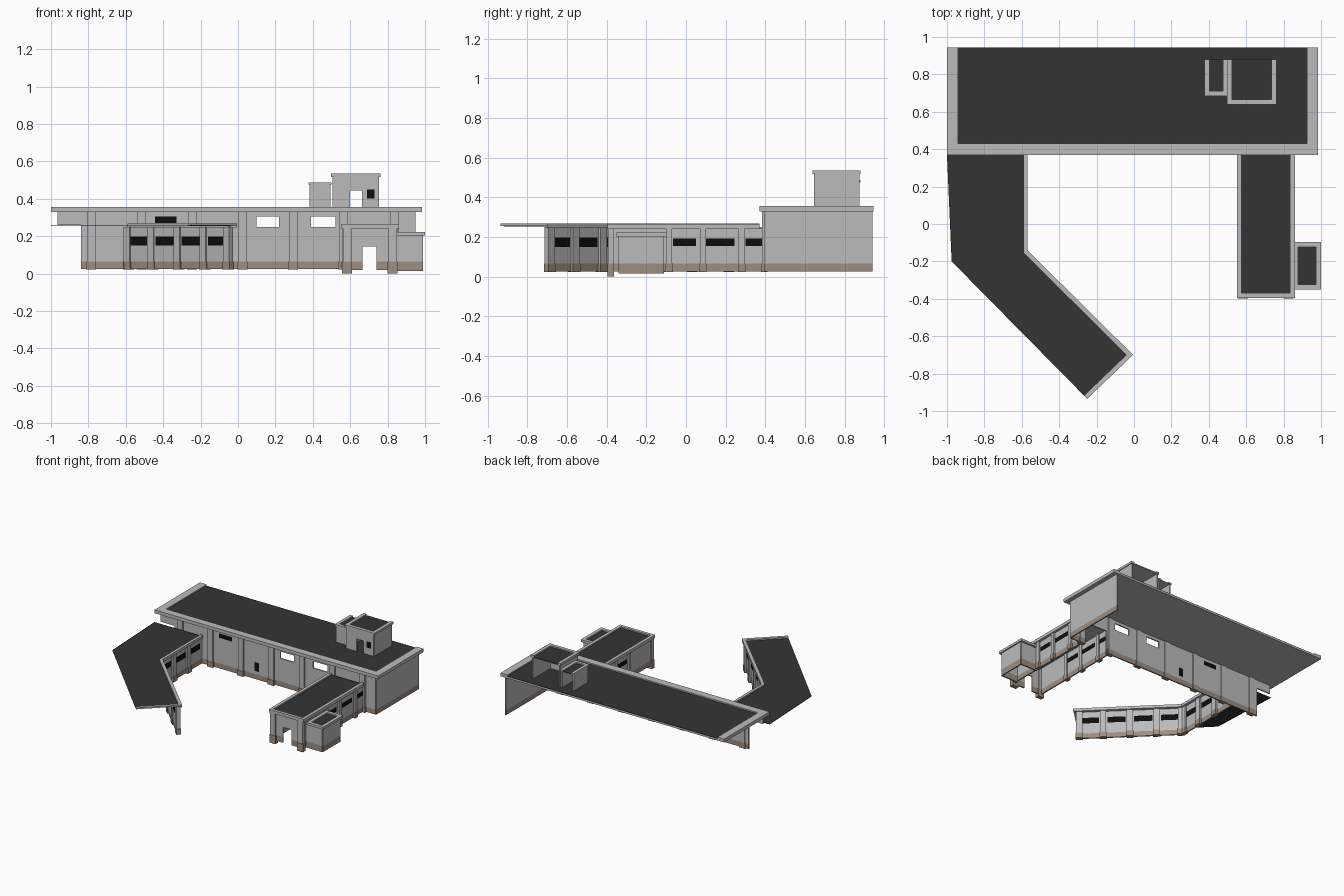
import bpy, bmesh
from mathutils import Vector

cube = bpy.data.objects.get("Cube")
if cube:
    bpy.data.objects.remove(cube)


def material(name, rgb):
    m = bpy.data.materials.new(name)
    m.use_nodes = True
    m.diffuse_color = (*rgb, 1)
    bsdf = next(n for n in m.node_tree.nodes if n.type == 'BSDF_PRINCIPLED')
    bsdf.inputs["Base Color"].default_value = (*rgb, 1)
    bsdf.inputs["Roughness"].default_value = 0.9
    return m


MATS = [material("pale concrete", (0.50, 0.50, 0.50)),
        material("brown plinth", (0.34, 0.27, 0.22)),
        material("dark roofing", (0.034, 0.034, 0.034)),
        material("black glass", (0.004, 0.004, 0.004))]
WALL, BASE, ROOF, GLASS = range(4)
PLINTH = 0.065


def finish(name, bm, thickness=0):
    mesh = bpy.data.meshes.new(name)
    bm.normal_update()
    bm.to_mesh(mesh)
    bm.free()
    for m in MATS:
        mesh.materials.append(m)
    ob = bpy.data.objects.new(name, mesh)
    bpy.context.collection.objects.link(ob)
    if thickness:
        mod = ob.modifiers.new("thickness", 'SOLIDIFY')
        mod.thickness, mod.offset = thickness, 0


def prism(bm, pts, z0, z1, mat):
    """Vertical prism over a counter-clockwise outline."""
    low = [bm.verts.new((p[0], p[1], z0)) for p in pts]
    top = [bm.verts.new((p[0], p[1], z1)) for p in pts]
    n = len(pts)
    faces = [bm.faces.new(low[::-1]), bm.faces.new(top)]
    for i in range(n):
        j = (i + 1) % n
        faces.append(bm.faces.new((low[i], low[j], top[j], top[i])))
    for f in faces:
        f.material_index = mat


def wall(name, p0, p1, z0, z1, windows=(), holes=(), plinth=True):
    """Thin wall, outside on the right of p0 to p1; openings are (u0, u1, z0, z1)."""
    p0, p1 = Vector(p0), Vector(p1)
    length, d = (p1 - p0).length, (p1 - p0).normalized()
    openings = list(windows) + list(holes)
    us = sorted({0, length, *[u for o in openings for u in o[:2]]})
    zs = sorted({z0, z1, *[z for o in openings for z in o[2:]], *([PLINTH] if plinth else [])})
    bm = bmesh.new()
    grid = [[bm.verts.new((*(p0 + d * u), z)) for z in zs] for u in us]

    def within(u, z, boxes):
        return any(b[0] < u < b[1] and b[2] < z < b[3] for b in boxes)

    for i in range(len(us) - 1):
        for k in range(len(zs) - 1):
            u, z = (us[i] + us[i + 1]) / 2, (zs[k] + zs[k + 1]) / 2
            if within(u, z, holes):
                continue
            f = bm.faces.new((grid[i][k], grid[i + 1][k], grid[i + 1][k + 1], grid[i][k + 1]))
            if within(u, z, windows):
                f.material_index = GLASS
            elif plinth and z < PLINTH:
                f.material_index = BASE
    finish(name, bm, 0.01)


def pillars(name, p0, p1, us, z0, z1, width=0.045):
    """Row of pilasters along a wall, each on a slightly wider foot."""
    p0, p1 = Vector(p0), Vector(p1)
    d = (p1 - p0).normalized()
    n = Vector((d.y, -d.x))
    bm = bmesh.new()
    for u in us:
        c = p0 + d * u
        for grow, a, b, mat in ((0.004, z0, PLINTH, BASE), (0, PLINTH, z1, WALL)):
            w, t = d * (width / 2 + grow), n * (0.018 + grow)
            prism(bm, [c - w + t, c + w + t, c + w - n * 0.012, c - w - n * 0.012], a, b, mat)
    finish(name, bm)


def inset(pts, widths):
    """Offset each edge of an outline inward by its own width."""
    lines = []
    for i, w in enumerate(widths):
        a, b = Vector(pts[i]), Vector(pts[(i + 1) % len(pts)])
        d = (b - a).normalized()
        n = Vector((-d.y, d.x))
        lines.append((n, n.dot(a) + w))
    out = []
    for i in range(len(pts)):
        (m, e), (n, f) = lines[i - 1], lines[i]
        det = m.x * n.y - m.y * n.x
        out.append(Vector(((e * n.y - f * m.y) / det, (m.x * f - n.x * e) / det)))
    return out


def roof(name, pts, z0, z1, trims, slab=WALL):
    """Slab, dark roofing and a raised rim; trims gives (width, rim bottom) per edge."""
    deck = z1 - 0.01
    inner = inset(pts, [t[0] for t in trims])
    bm = bmesh.new()
    prism(bm, inner, z0, deck - 0.003, slab)
    prism(bm, inner, deck - 0.003, deck, ROOF)
    for i, (w, low) in enumerate(trims):
        if w:
            j = (i + 1) % len(pts)
            prism(bm, [pts[i], pts[j], inner[j], inner[i]], low, z1, WALL)
    finish(name, bm)


def box(x0, x1, y0, y1):
    return [(x0, y0), (x1, y0), (x1, y1), (x0, y1)]


def bays(start, step, count, width, z0, z1):
    return [(start + step * (i + .5) - width / 2, start + step * (i + .5) + width / 2, z0, z1)
            for i in range(count)]


# Main hall: front and side walls, open at the back
L, R, F, B = -0.965, 0.945, 0.40, 0.94
wall("hall_front_wall", (L, F), (R, F), 0.025, 0.33,
     windows=[(0.52, 0.635, 0.27, 0.305), (0.835, 0.875, 0.09, 0.16)],
     holes=[(1.065, 1.185, 0.25, 0.305), (1.355, 1.485, 0.25, 0.305),
            (1.57, 1.77, 0.025, 0.21), (0, 0.125, 0.025, 0.26)])
wall("hall_side_wall", (R, F), (R, B), 0.025, 0.33)
pillars("hall_pillars", (L, F), (R, F), [0.18 + 0.27 * i for i in range(6)] + [1.8], 0.022, 0.33)
roof("hall_roof", box(-1, 0.985, 0.37, 0.945), 0.328, 0.355,
     [(0.06, 0.328), (0.06, 0.328), (0, 0), (0.06, 0.328)])

# Angled wing: courtyard walls under a thin roof
tip, bend, root = (-0.04, -0.705), (-0.6, -0.152), (-0.6, 0.4)
wall("angled_wing_diagonal_wall", tip, bend, 0.025, 0.25, bays(0, 0.197, 4, 0.135, 0.15, 0.197))
wall("angled_wing_straight_wall", bend, root, 0.025, 0.25, bays(0, 0.184, 3, 0.12, 0.15, 0.197))
pillars("angled_wing_diagonal_pillars", tip, bend, [0.022] + [0.197 * i for i in (1, 2, 3)] + [0.77],
        0.022, 0.25)
pillars("angled_wing_straight_pillars", bend, root, [0.02, 0.184, 0.368], 0.022, 0.25)
roof("angled_wing_roof",
     [(-1, 0.37), (-0.975, -0.2), (-0.25, -0.935), (-0.005, -0.70), (-0.57, -0.14), (-0.57, 0.37)],
     0.253, 0.267, [(0, 0), (0, 0), (0.025, 0.256), (0.025, 0.245), (0.022, 0.245), (0, 0)], ROOF)

# Entrance wing: front wall with doorway and two windowed sides
WL, WR, WF = 0.575, 0.835, -0.375
wing_windows = [(0.31, 0.425, 0.155, 0.192), (0.475, 0.62, 0.155, 0.192), (0.675, 0.77, 0.155, 0.192)]
length = F - WF
wall("entrance_wing_front_wall", (WL, WF), (WR, WF), 0.02, 0.245, holes=[(0.09, 0.165, 0.02, 0.145)])
wall("entrance_wing_outer_wall", (WR, WF), (WR, F), 0.025, 0.245, wing_windows)
wall("entrance_wing_inner_wall", (WL, F), (WL, WF), 0.025, 0.245,
     [(length - b, length - a, c, d) for a, b, c, d in wing_windows])
pillars("entrance_front_pillars", (WL, WF), (WR, WF), [0.008, WR - WL - 0.008], 0, 0.24)
pillars("entrance_outer_pillars", (WR, WF), (WR, F), [0.29, 0.46, 0.655], 0.022, 0.24, 0.03)
pillars("entrance_inner_pillars", (WL, F), (WL, WF), [length - u for u in (0.655, 0.46, 0.29)],
        0.022, 0.24, 0.03)
roof("entrance_wing_roof", box(0.55, 0.86, -0.395, 0.37), 0.24, 0.265,
     [(0.025, 0.24), (0.025, 0.24), (0, 0), (0.025, 0.24)])

# Low annex beside the entrance
wall("annex_front_wall", (WR, -0.335), (0.985, -0.335), 0.015, 0.205)
wall("annex_side_wall", (0.985, -0.335), (0.985, -0.115), 0.015, 0.205)
wall("annex_back_wall", (0.985, -0.115), (WR, -0.115), 0.015, 0.205)
roof("annex_roof", box(0.85, 1.0, -0.35, -0.095), 0.203, 0.222, [(0.027, 0.203)] * 4)


# Rooftop rooms, open at the back
def rooftop_room(name, x0, x1, y0, top, rim, lip, **openings):
    y1, base = 0.875, 0.345
    wall(name + "_front_wall", (x0, y0), (x1, y0), base, top - rim, plinth=False, **openings)
    wall(name + "_right_wall", (x1, y0), (x1, y1), base, top - rim, plinth=False)
    wall(name + "_left_wall", (x0, y1), (x0, y0), base, top - rim, plinth=False)
    edge = (lip + 0.015, top - rim)
    roof(name + "_roof", box(x0 - lip, x1 + lip, y0 - lip, y1 + 0.005), top - rim, top,
         [edge, edge, (0, 0), edge])


rooftop_room("large_rooftop_room", 0.51, 0.75, 0.65, 0.535, 0.018, 0.012,
             windows=[(0.18, 0.22, 0.40, 0.45)], holes=[(0.09, 0.152, 0.345, 0.445)])
rooftop_room("small_rooftop_room", 0.388, 0.49, 0.695, 0.488, 0.013, 0.01)
